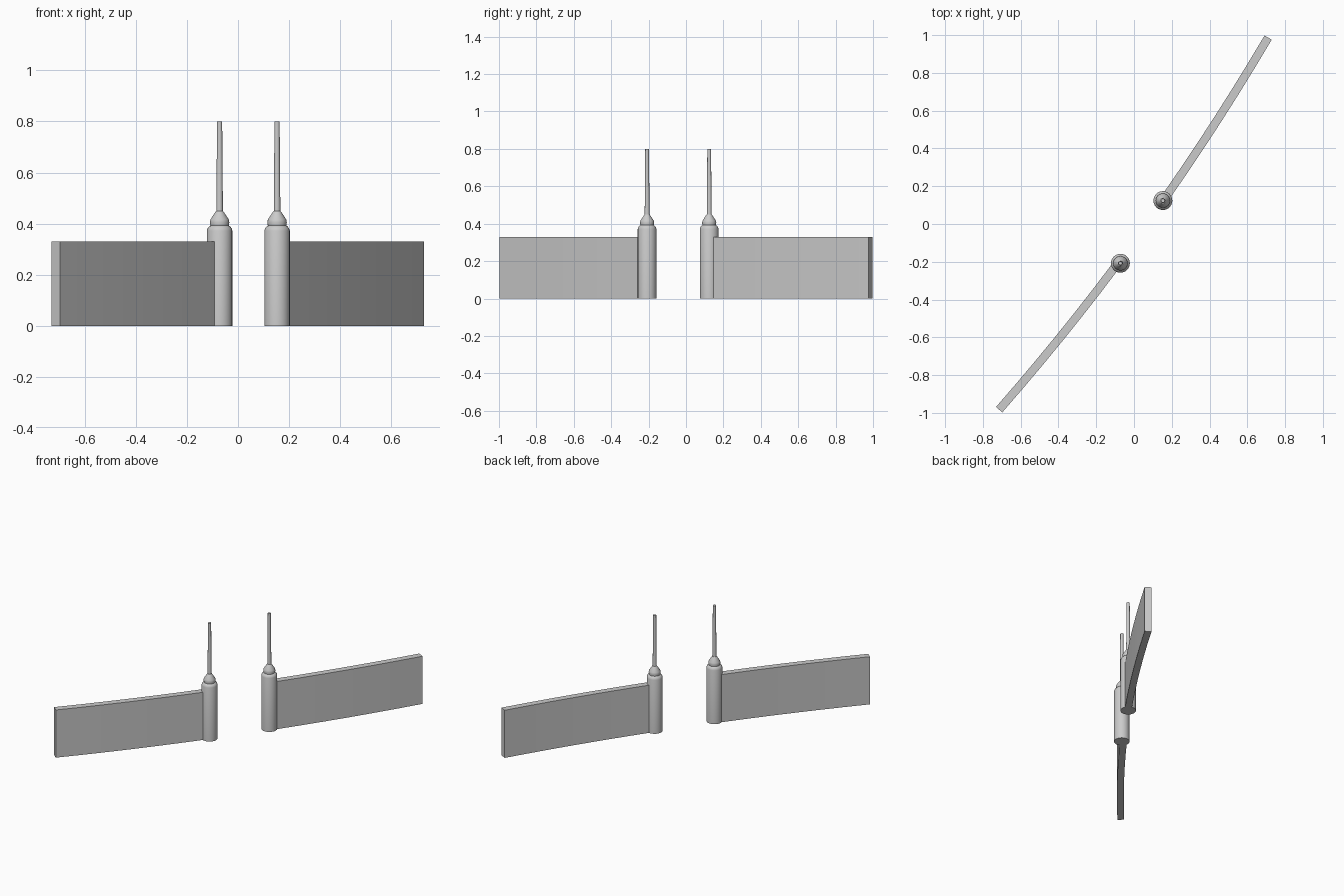
import bpy, bmesh, math
from mathutils import Vector

if "Cube" in bpy.data.objects:
    bpy.data.objects.remove(bpy.data.objects["Cube"])

SEG = 24
# The two walls follow one shallow arc through both end points
P0, P1 = Vector((-0.714, -0.983)), Vector((0.710, 0.987))
SAG = 0.057
CHORD = P1 - P0
L = CHORD.length
D = CHORD.normalized()
N = Vector((D.y, -D.x))            # bulge direction
R = L * L / (8 * SAG) + SAG / 2
CENTRE = (P0 + P1) / 2 + N * (SAG - R)
HALF = math.asin(L / 2 / R)


def finish(name, bm, smooth=True):
    bmesh.ops.recalc_face_normals(bm, faces=bm.faces)
    me = bpy.data.meshes.new(name)
    bm.to_mesh(me)
    bm.free()
    ob = bpy.data.objects.new(name, me)
    bpy.context.collection.objects.link(ob)
    if smooth:
        bpy.ops.object.select_all(action='DESELECT')
        ob.select_set(True)
        bpy.context.view_layer.objects.active = ob
        bpy.ops.object.shade_smooth_by_angle(angle=math.radians(30))
    return ob


def lathe(name, profile, x, y):
    """Closed turned solid from (radius, height) points."""
    bm = bmesh.new()
    rings = [[bm.verts.new((x + r * math.cos(2 * math.pi * i / SEG),
                            y + r * math.sin(2 * math.pi * i / SEG), z))
              for i in range(SEG)] for r, z in profile]
    for a, b in zip(rings, rings[1:]):
        for i in range(SEG):
            j = (i + 1) % SEG
            bm.faces.new((a[i], a[j], b[j], b[i]))
    bm.faces.new(rings[0])
    bm.faces.new(rings[-1])
    return finish(name, bm)


def arc_angle(p):
    """Angle along the arc, measured from the bulge direction, at point p."""
    v = Vector(p) - CENTRE
    return math.atan2(v.dot(D), v.dot(N))


def wall(name, a0, a1, height=0.33, thick=0.044, steps=6):
    """Curved slab between two arc angles."""
    bm = bmesh.new()
    rows = []
    for k in range(steps + 1):
        a = a0 + (a1 - a0) * k / steps
        d = N * math.cos(a) + D * math.sin(a)
        inner, outer = CENTRE + d * (R - thick / 2), CENTRE + d * (R + thick / 2)
        rows.append([bm.verts.new((p.x, p.y, z)) for p, z in
                     ((inner, 0), (outer, 0), (outer, height), (inner, height))])
    for a, b in zip(rows, rows[1:]):
        for i in range(4):
            j = (i + 1) % 4
            bm.faces.new((a[i], a[j], b[j], b[i]))
    bm.faces.new(rows[0])
    bm.faces.new(rows[-1])
    return finish(name, bm)


POST = [(0.050, 0), (0.050, 0.372), (0.047, 0.382), (0.040, 0.390),
        (0.036, 0.392), (0.036, 0.400)]
CAP = [(0.036, 0.392), (0.038, 0.405), (0.036, 0.416), (0.015, 0.448), (0.011, 0.450)]
ROD = [(0.013, 0.44), (0.010, 0.80)]

# Gate posts with caps and rods, each with its wall
for side, (x, y), end in (("left", (-0.072, -0.208), -HALF), ("right", (0.153, 0.124), HALF)):
    lathe(side + "_post", POST, x, y)
    lathe(side + "_post_cap", CAP, x, y)
    lathe(side + "_rod", ROD, x, y)
    start = arc_angle((x, y)) + math.copysign(0.03 / R, end)
    wall(side + "_wall", start, end)
